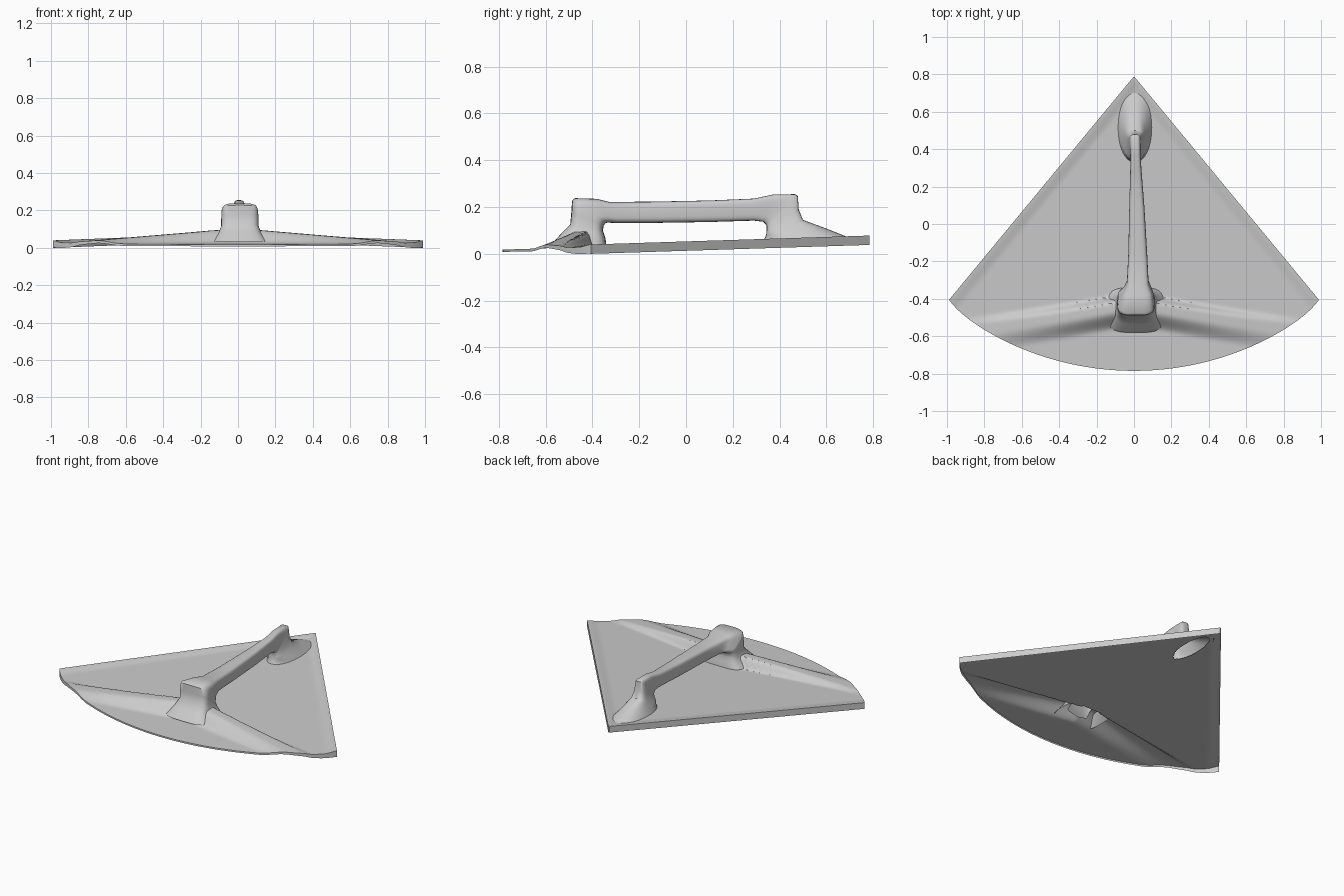
import bpy, math

if "Cube" in bpy.data.objects:
    bpy.data.objects.remove(bpy.data.objects["Cube"])

APEX_Y, RADIUS, HALF = 0.79, 1.575, math.radians(39.6)


def smooth(a, b, v):
    t = max(0.0, min(1.0, (v - a) / (b - a)))
    return t * t * (3 - 2 * t)


def make_object(name, verts, faces, angle=40):
    mesh = bpy.data.meshes.new(name)
    mesh.from_pydata(verts, [], faces)
    mesh.update()
    obj = bpy.data.objects.new(name, mesh)
    bpy.context.collection.objects.link(obj)
    bpy.ops.object.select_all(action='DESELECT')
    obj.select_set(True)
    bpy.context.view_layer.objects.active = obj
    bpy.ops.object.shade_smooth_by_angle(angle=math.radians(angle))
    return obj


def rim_height(y):
    return 0.053 + 0.032 * y


def plate_height(x, y, edge):
    """Tilted pan with a slight raised rim and two side ridges."""
    u = abs(x)
    z = rim_height(y) - 0.01 * smooth(0.0, 0.07, edge)
    back = -0.365 - 0.18 * u + 0.03 * u * u          # inner wall of ridge
    front = -0.49 - 0.19 * u + 0.02 * u * u          # outer slope of ridge
    crest = 0.075 * max(0.0, 1 - u / 0.95)
    ridge = smooth(back, back - 0.04, y) * smooth(front - 0.06, front + 0.04, y)
    return z + crest * ridge


def under_foot(x, y):
    front = abs(x - 0.01) < 0.07 and -0.51 < y < -0.37
    rear = (x / 0.055) ** 2 + ((y - 0.52) / 0.15) ** 2 < 1
    return front or rear


# fan-shaped plate, open below the handle feet
NT, NR = 140, 120
verts, faces = [], []
for j in range(NR + 1):
    s = 0.004 + 0.996 * j / NR
    for i in range(NT + 1):
        t = 2 * i / NT - 1
        r = RADIUS * s * (1 - 0.015 * abs(t) ** 12)
        x = r * math.sin(HALF * t)
        y = APEX_Y - r * math.cos(HALF * t)
        edge = r * HALF * (1 - abs(t))
        verts.append((x, y, plate_height(x, y, edge)))
row = NT + 1
for j in range(NR):
    for i in range(NT):
        q = (j * row + i, (j + 1) * row + i, (j + 1) * row + i + 1, j * row + i + 1)
        cx = sum(verts[k][0] for k in q) / 4
        cy = sum(verts[k][1] for k in q) / 4
        if not under_foot(cx, cy):
            faces.append(q)
make_object("fan_plate", verts, faces)

# thin turned-down lip around the outline
outline = [j * row for j in range(NR + 1)]
outline += [NR * row + i for i in range(1, row)]
outline += [j * row + NT for j in range(NR - 1, -1, -1)]
lip_verts, lip_faces = [], []
for k in outline:
    x, y, z = verts[k]
    t = math.atan2(abs(x), APEX_Y - y) / HALF
    depth = 0.01 + 0.03 * min(1.0, t) ** 6
    lip_verts += [(x, y, z), (x, y, max(0.0, z - depth))]
n = len(outline)
for k in range(n):
    a, b = 2 * k, 2 * ((k + 1) % n)
    lip_faces.append((a, a + 1, b + 1, b))
make_object("edge_lip", lip_verts, lip_faces)

# handle: each section is centre x, half width, outer (y, z), inner (y, z)
sections = [
    (0.01, 0.150, (-0.58, 0.035), (-0.34, 0.035)),
    (0.01, 0.115, (-0.535, 0.085), (-0.345, 0.07)),
    (0.01, 0.100, (-0.495, 0.125), (-0.355, 0.10)),
    (0.01, 0.100, (-0.490, 0.18), (-0.352, 0.12)),
    (0.01, 0.098, (-0.487, 0.228), (-0.345, 0.13)),
    (0.01, 0.095, (-0.475, 0.238), (-0.338, 0.133)),
    (0.02, 0.075, (-0.380, 0.235), (-0.325, 0.133)),
    (0.02, 0.058, (-0.330, 0.222), (-0.290, 0.131)),
    (0.02, 0.050, (-0.150, 0.223), (-0.150, 0.132)),
    (0.015, 0.040, (0.10, 0.228), (0.10, 0.136)),
    (0.01, 0.030, (0.29, 0.236), (0.29, 0.142)),
    (0.008, 0.028, (0.37, 0.253), (0.33, 0.137)),
    (0.006, 0.030, (0.465, 0.255), (0.342, 0.125)),
    (0.006, 0.032, (0.478, 0.248), (0.345, 0.12)),
    (0.006, 0.038, (0.482, 0.19), (0.345, 0.10)),
    (0.005, 0.050, (0.50, 0.145), (0.343, 0.085)),
    (0.005, 0.072, (0.60, 0.108), (0.338, 0.07)),
    (0.005, 0.090, (0.70, 0.068), (0.33, 0.055)),
]
SIDES = 32
hv, hf = [], []
for cx, hw, (oy, oz), (iy, iz) in sections:
    power = 0.95 if oy > 0.55 else 0.5
    for k in range(SIDES):
        a = 2 * math.pi * k / SIDES
        c, s = math.cos(a), math.sin(a)
        w = math.copysign(abs(c) ** power, c) * hw
        f = 0.5 + 0.5 * math.copysign(abs(s) ** power, s)
        hv.append((cx + w, iy + (oy - iy) * f, iz + (oz - iz) * f))
for m in range(len(sections) - 1):
    for k in range(SIDES):
        k2 = (k + 1) % SIDES
        hf.append((m * SIDES + k, m * SIDES + k2, (m + 1) * SIDES + k2, (m + 1) * SIDES + k))
make_object("handle", hv, hf, 45)
